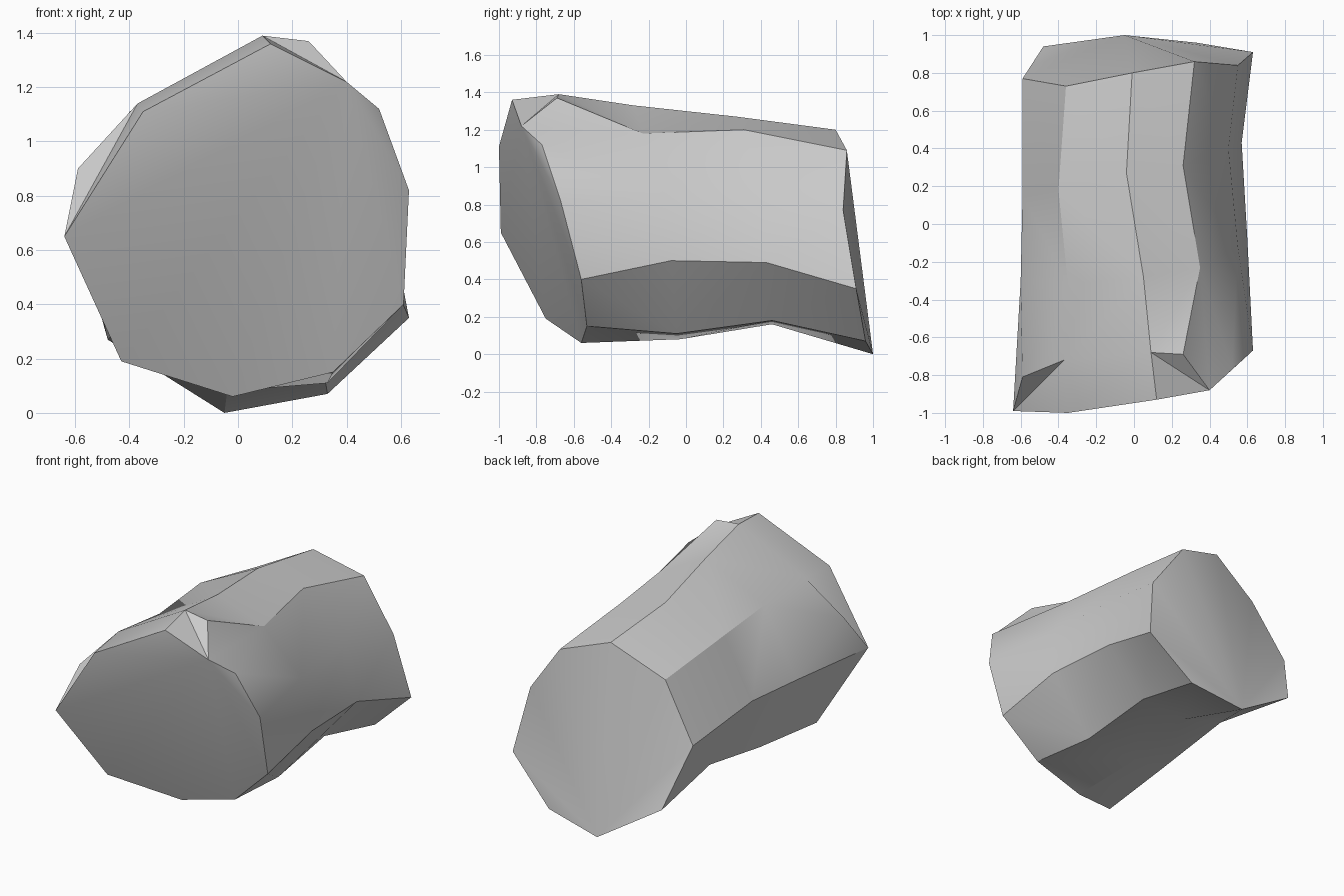
import bpy
import bmesh

# Remove the default cube if present
default_cube = bpy.data.objects.get("Cube")
if default_cube:
    bpy.data.objects.remove(default_cube, do_unlink=True)


def make_material(name, colour):
    material = bpy.data.materials.new(name)
    material.use_nodes = True
    material.diffuse_color = colour
    shader = material.node_tree.nodes["Principled BSDF"]
    shader.inputs["Base Color"].default_value = colour
    shader.inputs["Roughness"].default_value = 0.8
    return material


def add_ring(bm, points):
    return [bm.verts.new(point) for point in points]


def bridge(bm, first, second):
    """Join two rings with the same number of corners."""
    count = len(first)
    for i in range(count):
        j = (i + 1) % count
        bm.faces.new((first[i], first[j], second[j], second[i]))


def stitch(bm, collar, lines, ring):
    """Join a finer collar to a ring; each collar corner follows one ring line."""
    for k in range(len(collar)):
        n = (k + 1) % len(collar)
        start, end = ring[lines[k]], ring[lines[n]]
        bm.faces.new((collar[k], collar[n], end))
        if start != end:
            bm.faces.new((collar[k], end, start))


def fan(bm, hub, rim):
    """Close an end with triangles that all meet at one corner."""
    for a, b in zip(rim, rim[1:]):
        bm.faces.new((hub, a, b))


bm = bmesh.new()

# Body rings, from the back end forward, each starting at the top ridge
back = add_ring(bm, [
    (-.01, .8, 1.2), (.32, .86, 1.09), (.55, .84, .77),
    (.63, .91, .35), (.33, .96, .07), (-.05, 1, 0),
    (-.48, .94, .27), (-.59, .77, .66), (-.36, .73, 1.02)])
rear_waist = add_ring(bm, [
    (-.04, .27, 1.27), (.26, .31, 1.2), (.5, .4, .86),
    (.57, .43, .49), (.31, .46, .18), (-.03, .46, .16),
    (-.42, .35, .33), (-.59, .15, .72), (-.4, .18, 1.11)])
front_waist = add_ring(bm, [
    (.05, -.28, 1.33), (.35, -.23, 1.18), (.55, -.12, .85),
    (.6, -.08, .5), (.33, -.05, .11), (-.03, -.03, .08),
    (-.4, -.2, .23), (-.6, -.3, .69), (-.35, -.32, 1.11)])
bridge(bm, back, rear_waist)
bridge(bm, rear_waist, front_waist)

# Front rim, then the raised shoulder behind its upper left part
rim = add_ring(bm, [
    (.4, -.88, 1.22), (.52, -.77, 1.12), (.63, -.67, .82),
    (.61, -.56, .4), (.35, -.53, .15), (-.02, -.56, .06),
    (-.43, -.75, .19), (-.64, -.99, .65), (-.35, -1, 1.11),
    (.12, -.93, 1.36)])
ridge, knob, cheek, brow = add_ring(bm, [
    (.09, -.68, 1.39), (.26, -.69, 1.37),
    (-.59, -.81, .9), (-.37, -.72, 1.14)])
collar = [ridge, knob] + rim[:8] + [cheek, brow]
stitch(bm, collar, [0, 1, 1, 1, 2, 3, 4, 5, 6, 7, 7, 8], front_waist)

# Bevelled strip between the shoulder and the front rim
corner, side, crown, peak = rim[0], rim[7], rim[8], rim[9]
for face in ((ridge, knob, corner), (ridge, corner, peak),
             (ridge, peak, crown), (ridge, crown, brow),
             (brow, crown, side), (brow, side, cheek)):
    bm.faces.new(face)

# Two end faces
fan(bm, corner, rim[1:])
fan(bm, back[5], back[6:] + back[:5])

bmesh.ops.recalc_face_normals(bm, faces=bm.faces[:])
mesh = bpy.data.meshes.new("stone_log")
bm.to_mesh(mesh)
bm.free()
mesh.materials.append(make_material("stone grey", (.6, .6, .6, 1)))

stone = bpy.data.objects.new("stone_log", mesh)
bpy.context.collection.objects.link(stone)

# Smooth facets, sharp corners
bpy.ops.object.select_all(action="DESELECT")
stone.select_set(True)
bpy.context.view_layer.objects.active = stone
bpy.ops.object.shade_smooth_by_angle(angle=.52)
